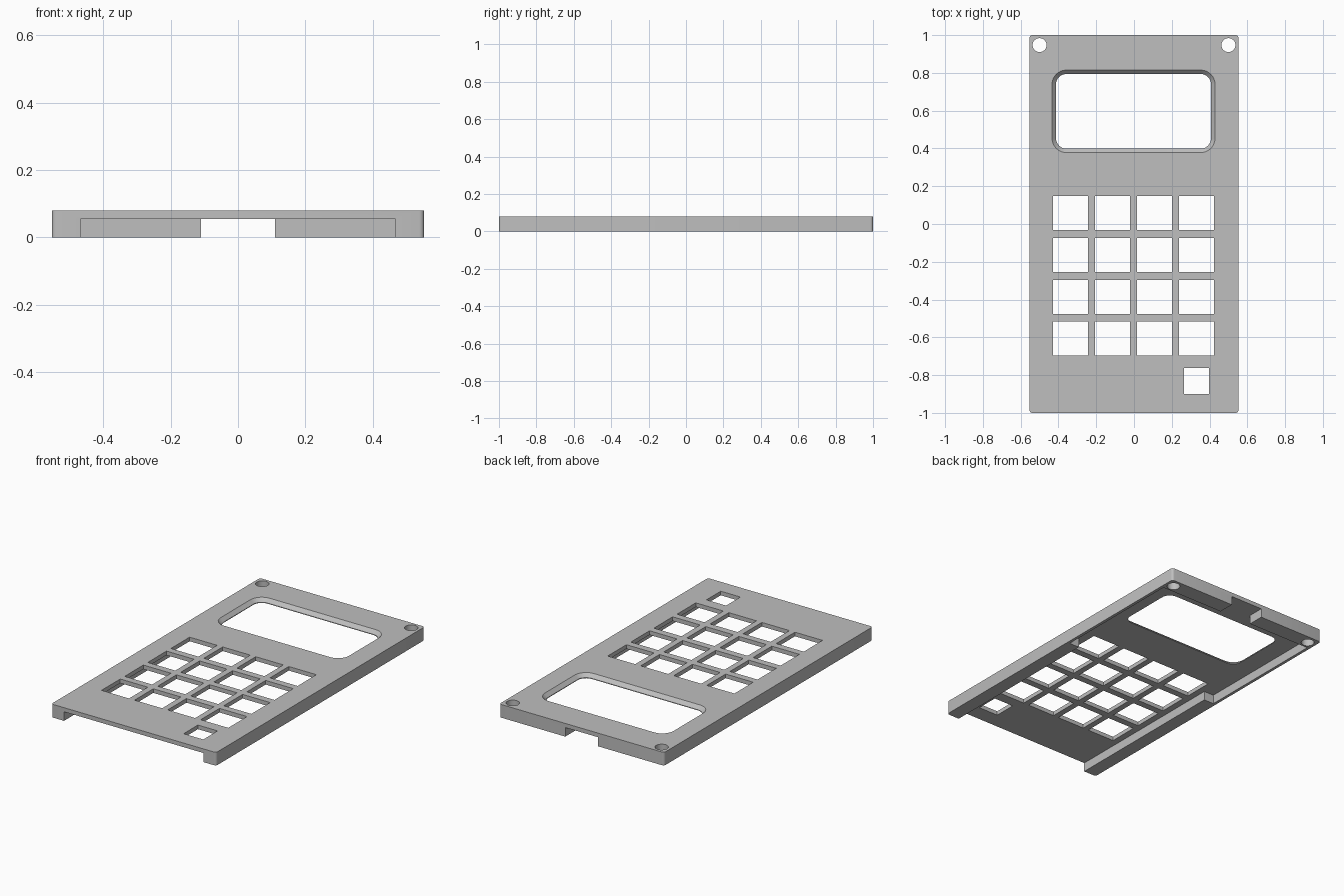
import bpy, bmesh, math

cube = bpy.data.objects.get("Cube")
if cube:
    bpy.data.objects.remove(cube, do_unlink=True)

grey = bpy.data.materials.new("matte_grey")
grey.use_nodes = True
colour = (0.52, 0.52, 0.52, 1)
grey.diffuse_color = colour
grey.node_tree.nodes["Principled BSDF"].inputs["Base Color"].default_value = colour


def outline(x0, x1, y0, y1, r=0, steps=8):
    """Rectangle outline, with rounded corners when r is set."""
    if not r:
        return [(x0, y0), (x1, y0), (x1, y1), (x0, y1)]
    pts = []
    corners = [(x1 - r, y1 - r), (x0 + r, y1 - r), (x0 + r, y0 + r), (x1 - r, y0 + r)]
    for q, (cx, cy) in enumerate(corners):
        for i in range(steps + 1):
            a = (q + i / steps) * math.pi / 2
            pts.append((cx + r * math.cos(a), cy + r * math.sin(a)))
    return pts


def circle(cx, cy, r, n=32):
    return [(cx + r * math.cos(i * math.tau / n), cy + r * math.sin(i * math.tau / n)) for i in range(n)]


def loft(bm, levels):
    """Closed solid through matching outlines given as (z, points)."""
    rings = [[bm.verts.new((x, y, z)) for x, y in pts] for z, pts in levels]
    n = len(rings[0])
    for low, high in zip(rings, rings[1:]):
        for i in range(n):
            j = (i + 1) % n
            bm.faces.new((low[i], low[j], high[j], high[i]))
    bm.faces.new(rings[0])
    bm.faces.new(rings[-1])


def prism(bm, pts, z0, z1):
    loft(bm, [(z0, pts), (z1, pts)])


def finish(name, bm):
    bmesh.ops.recalc_face_normals(bm, faces=bm.faces)
    mesh = bpy.data.meshes.new(name)
    bm.to_mesh(mesh)
    bm.free()
    mesh.materials.append(grey)
    obj = bpy.data.objects.new(name, mesh)
    bpy.context.collection.objects.link(obj)
    return obj


W, H, UNDER = 0.553, 0.08, 0.055
LOW, HIGH = -0.05, 0.15

# Solid slab with slightly rounded corners
bm = bmesh.new()
prism(bm, outline(-W, W, -1, 1, 0.015, 4), 0, H)
cover = finish("keypad_cover", bm)

# Underside hollow: narrow between the front rails, wider behind them
bm = bmesh.new()
rail, wall, step, back = 0.468, 0.535, 0.067, 0.9
prism(bm, [(-rail, -1.1), (rail, -1.1), (rail, step), (wall, step), (wall, back),
           (-wall, back), (-wall, step), (-rail, step)], LOW, UNDER)
hollow = finish("hollow_cutter", bm)

# Cable notch through the back wall
bm = bmesh.new()
prism(bm, outline(-0.11, 0.11, 0.85, 1.1), LOW, UNDER)
notch = finish("notch_cutter", bm)

# Key grid, small switch window and screw holes
bm = bmesh.new()
for col in range(4):
    for row in range(4):
        x, y = -0.336 + 0.222 * col, 0.058 - 0.2217 * row
        prism(bm, outline(x - 0.0925, x + 0.0925, y - 0.09, y + 0.09), LOW, HIGH)
prism(bm, outline(0.265, 0.397, -0.9, -0.763), LOW, HIGH)
for side in (-1, 1):
    prism(bm, circle(side * 0.5, 0.947, 0.037), LOW, HIGH)
openings = finish("openings_cutter", bm)

# Display window with a sloping rim
bm = bmesh.new()
inner = outline(-0.413, 0.408, 0.399, 0.794, 0.055)
outer = outline(-0.434, 0.429, 0.378, 0.815, 0.076)
loft(bm, [(LOW, inner), (0.059, inner), (H, outer), (HIGH, outer)])
window = finish("window_cutter", bm)

for cutter in (hollow, notch, openings, window):
    mod = cover.modifiers.new(cutter.name, "BOOLEAN")
    mod.operation = "DIFFERENCE"
    mod.solver = "EXACT"
    mod.object = cutter

# Apply the cuts and drop the cutters
bpy.context.view_layer.update()
graph = bpy.context.evaluated_depsgraph_get()
cut_mesh = bpy.data.meshes.new_from_object(cover.evaluated_get(graph))
cover.modifiers.clear()
cover.data = cut_mesh
for cutter in (hollow, notch, openings, window):
    bpy.data.objects.remove(cutter, do_unlink=True)

# Smooth the round corners and holes only
bpy.ops.object.select_all(action="DESELECT")
cover.select_set(True)
bpy.context.view_layer.objects.active = cover
bpy.ops.object.shade_smooth_by_angle(angle=math.radians(30))
